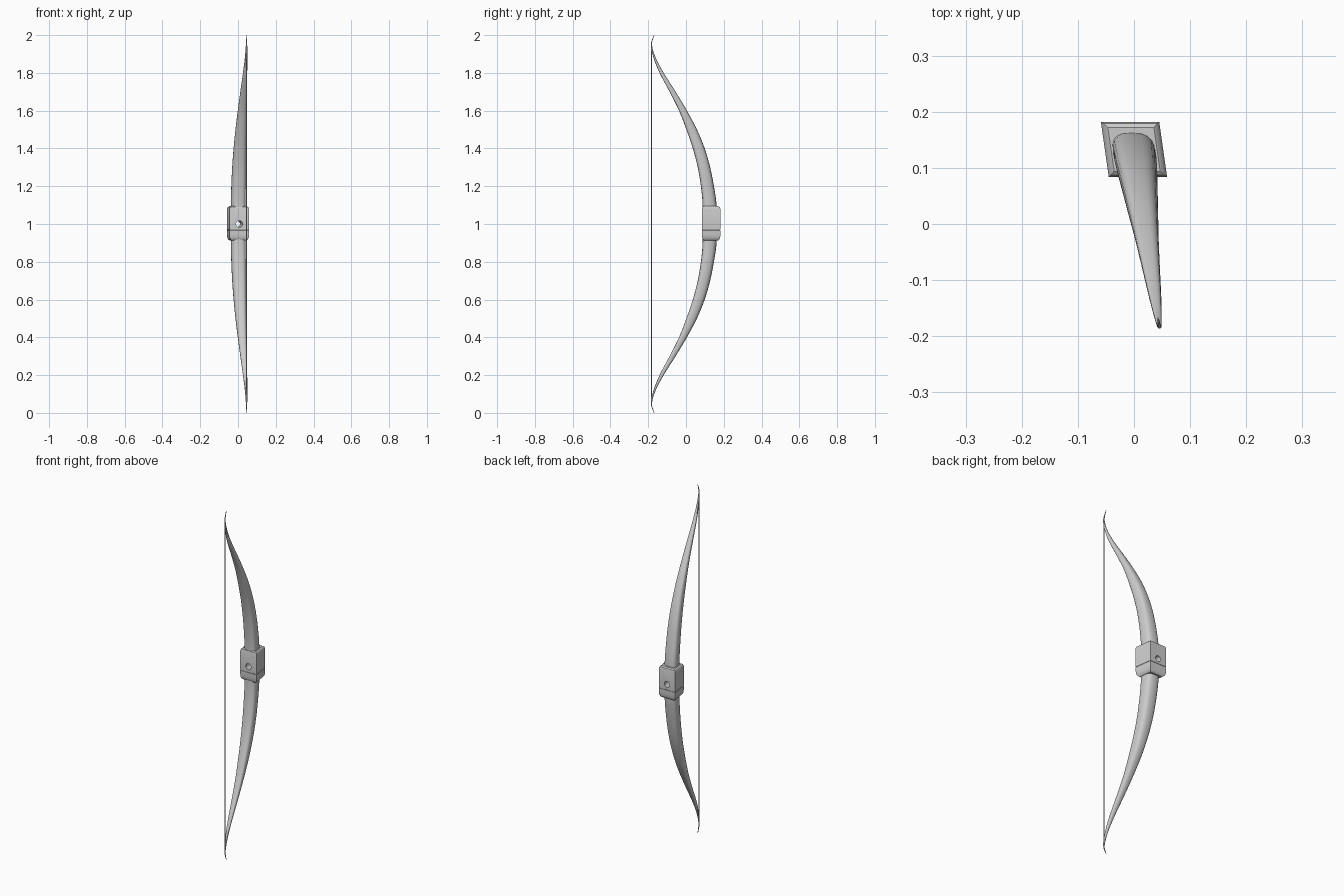
import bpy, bmesh, math

if "Cube" in bpy.data.objects:
    bpy.data.objects.remove(bpy.data.objects["Cube"])

GRIP_Y, SHEAR = 0.133, -0.143


def make_object(name, rings, angle=35):
    """Skin a list of equal-length vertex rings and cap both ends."""
    bm = bmesh.new()
    loops = [[bm.verts.new(p) for p in ring] for ring in rings]
    n = len(loops[0])
    for a, b in zip(loops, loops[1:]):
        for i in range(n):
            j = (i + 1) % n
            bm.faces.new((a[i], a[j], b[j], b[i]))
    bm.faces.new(loops[0][::-1])
    bm.faces.new(loops[-1])
    bmesh.ops.recalc_face_normals(bm, faces=bm.faces)
    mesh = bpy.data.meshes.new(name)
    bm.to_mesh(mesh)
    bm.free()
    ob = bpy.data.objects.new(name, mesh)
    bpy.context.collection.objects.link(ob)
    return ob


def finish(ob, angle=35):
    """Slant the part sideways along its depth, as the whole bow is, and shade it."""
    for v in ob.data.vertices:
        v.co.x += SHEAR * (v.co.y - GRIP_Y)
    bpy.ops.object.select_all(action='DESELECT')
    ob.select_set(True)
    bpy.context.view_layer.objects.active = ob
    bpy.ops.object.shade_smooth_by_angle(angle=math.radians(angle))


def catmull(p, t):
    a, b, c, d = p
    return 0.5 * (2*b + (c - a)*t + (2*a - 5*b + 4*c - d)*t*t + (3*b - a - 3*c + d)*t**3)


def resample(rows, steps):
    pts = [rows[0]] + rows + [rows[-1]]
    out = []
    for i in range(len(rows) - 1):
        for s in range(steps):
            out.append([catmull(q, s / steps) for q in zip(*pts[i:i + 4])])
    return out + [rows[-1]]


def rounded_section(z, y_in, y_out, width, sides=20):
    ring = []
    for i in range(sides):
        t = 2 * math.pi * i / sides
        c, s = math.cos(t), math.sin(t)
        x = math.copysign(abs(c) ** 0.7, c) * width / 2
        y = math.copysign(abs(s) ** 0.7, s) * (y_out - y_in) / 2
        ring.append((x, (y_in + y_out) / 2 + y, z))
    return ring


# Limbs: height, inner edge, outer edge, width
limb = [(1.06, .089, .164, .077), (1.12, .087, .160, .076), (1.2, .079, .148, .075),
        (1.3, .062, .128, .071), (1.4, .036, .099, .064), (1.5, .002, .058, .055),
        (1.6, -.037, .005, .044), (1.7, -.087, -.055, .033), (1.8, -.140, -.118, .022),
        (1.88, -.172, -.160, .013), (1.95, -.186, -.180, .007), (2.0, -.170, -.167, .003)]
for name, flip in (("upper_limb", False), ("lower_limb", True)):
    rings = [rounded_section(2 - z if flip else z, a, b, w) for z, a, b, w in resample(limb, 4)]
    finish(make_object(name, rings), 60)

# Grip block with sloped ends and a thin seam: height, half width, half depth
grip_profile = [(.913, .039, .037), (.919, .046, .044), (.930, .051, .048), (.945, .052, .049),
                (.966, .052, .049), (.967, .0505, .0475), (.970, .0505, .0475),
                (.971, .052, .049), (1.080, .052, .049), (1.089, .048, .046), (1.094, .041, .039)]
grip = make_object("grip", [[(-w, GRIP_Y - d, z), (w, GRIP_Y - d, z),
                             (w, GRIP_Y + d, z), (-w, GRIP_Y + d, z)]
                            for z, w, d in grip_profile])

# Round hole through the grip from front to back
bpy.ops.mesh.primitive_cylinder_add(vertices=24, radius=0.017, depth=0.3,
                                    location=(0, GRIP_Y, 1.0), rotation=(math.pi / 2, 0, 0))
cutter = bpy.context.object
cutter.hide_render = True
mod = grip.modifiers.new("hole", 'BOOLEAN')
mod.object = cutter
mod.solver = 'EXACT'
bpy.ops.object.select_all(action='DESELECT')
grip.select_set(True)
bpy.context.view_layer.objects.active = grip
bpy.ops.object.modifier_apply(modifier=mod.name)
bpy.data.objects.remove(cutter)
finish(grip, 35)

# String between the limb tips
finish(make_object("string", [rounded_section(z, -.185, -.181, .004, 8) for z in (.05, 1.95)]), 60)
